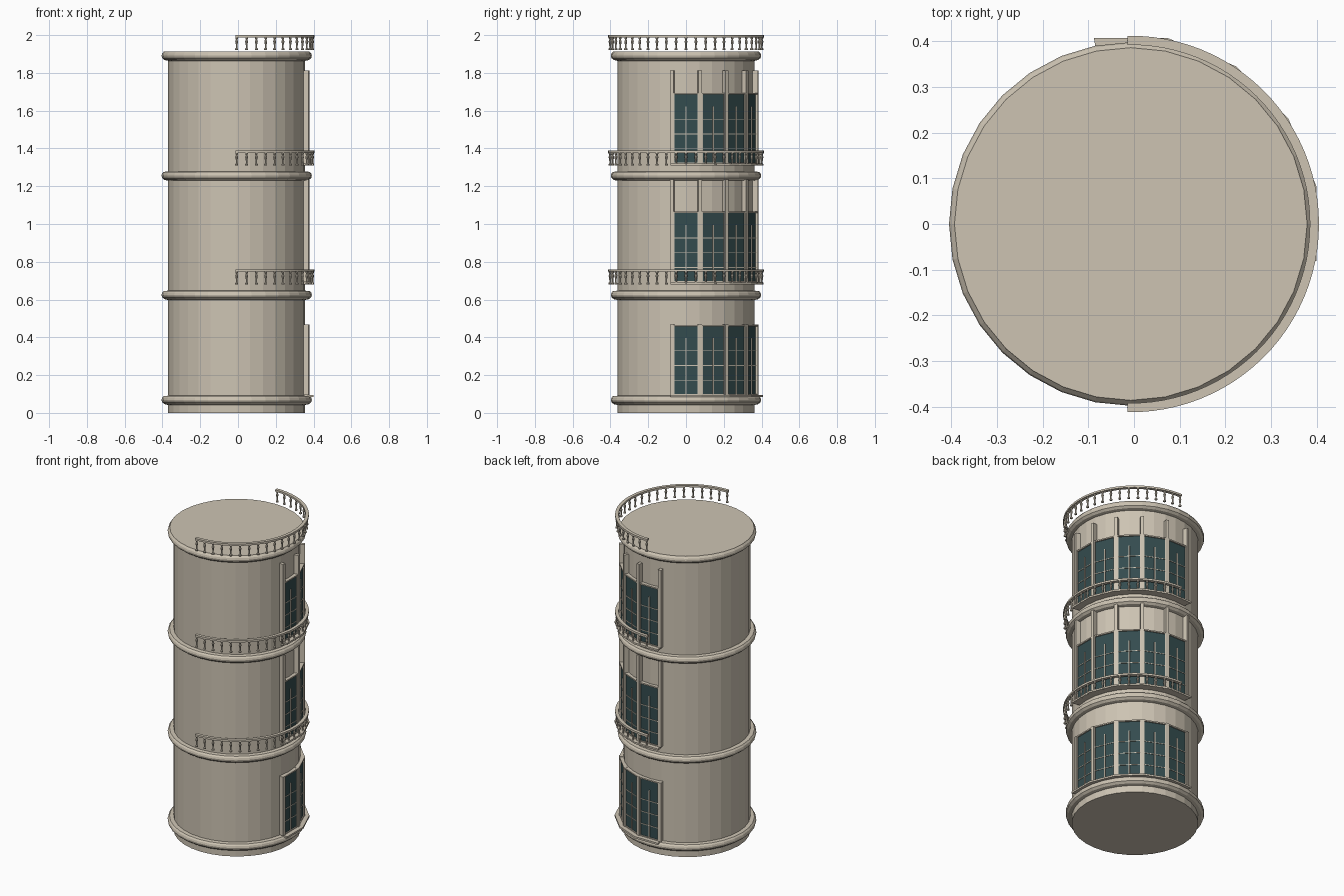
import bpy, bmesh
from math import sin, cos, radians, pi
from mathutils import Matrix, Vector

cube = bpy.data.objects.get("Cube")
if cube:
    bpy.data.objects.remove(cube)

CX = -0.007            # tower axis
STEP = 22.5            # angle of one window bay
BAYS = 5
A0, A1 = -STEP / 2, STEP * (BAYS - 0.5)
CORNER = 1 / cos(radians(STEP / 2))   # apothem to corner radius


def material(name, color):
    m = bpy.data.materials.new(name)
    m.use_nodes = True
    m.diffuse_color = (*color, 1)
    bsdf = m.node_tree.nodes["Principled BSDF"]
    bsdf.inputs["Base Color"].default_value = (*color, 1)
    bsdf.inputs["Roughness"].default_value = 0.8
    return m


stone = material("warm stone", (0.61, 0.55, 0.45))
glass = material("dark teal glass", (0.034, 0.072, 0.077))


def finish(name, bm, mat, smooth=False):
    bmesh.ops.recalc_face_normals(bm, faces=bm.faces)
    me = bpy.data.meshes.new(name)
    bm.to_mesh(me)
    bm.free()
    me.materials.append(mat)
    if smooth:
        me.shade_smooth()
    ob = bpy.data.objects.new(name, me)
    ob.location.x = CX
    bpy.context.collection.objects.link(ob)
    return ob


def lathe(bm, profile, segments, center=(0, 0, 0)):
    """Full turn of an open profile, closed by a cap at each end."""
    c = Vector(center)
    rings = [[bm.verts.new(c + Vector((r * cos(2 * pi * i / segments),
                                       r * sin(2 * pi * i / segments), z)))
              for i in range(segments)] for r, z in profile]
    for a, b in zip(rings, rings[1:]):
        for i in range(segments):
            j = (i + 1) % segments
            bm.faces.new((a[i], a[j], b[j], b[i]))
    bm.faces.new(rings[0])
    bm.faces.new(rings[-1])


def band(bm, r0, r1, z0, z1, start, end, segments):
    """Rectangular section swept along an arc around the axis."""
    section = [(r0, z0), (r1, z0), (r1, z1), (r0, z1)]
    loops = []
    for i in range(segments + 1):
        a = radians(start + (end - start) * i / segments)
        loops.append([bm.verts.new((r * cos(a), r * sin(a), z)) for r, z in section])
    for a, b in zip(loops, loops[1:]):
        for i in range(4):
            j = (i + 1) % 4
            bm.faces.new((a[i], a[j], b[j], b[i]))
    bm.faces.new(loops[0])
    bm.faces.new(loops[-1])


def bay_band(bm, r0, r1, z0, z1):
    """Band with one flat side for each window bay."""
    band(bm, r0 * CORNER, r1 * CORNER, z0, z1, A0, A1, BAYS)


def block(bm, angle, r0, r1, u, width, z0, z1):
    """Upright box facing outward at an angle, shifted sideways by u."""
    m = (Matrix.Rotation(radians(angle), 4, 'Z')
         @ Matrix.Translation(((r0 + r1) / 2, u, (z0 + z1) / 2))
         @ Matrix.Diagonal((r1 - r0, width, z1 - z0, 1)))
    bmesh.ops.create_cube(bm, size=1, matrix=m)


# Tower shaft with its four moulded rings, as one turned profile
WALL = 0.363
profile = [(WALL, 0)]
for z in (0.042, 0.598, 1.229, 1.864):
    profile += [(WALL, z), (0.382, z + 0.004), (0.395, z + 0.015), (0.398, z + 0.027),
                (0.395, z + 0.038), (0.387, z + 0.047)]
    if z < 1.8:
        profile.append((WALL, z + 0.049))
profile.append((0.386, 1.914))
bm = bmesh.new()
lathe(bm, profile, 32)
finish("tower_shaft", bm, stone)

# Window storeys: glass bottom, glass top, pilaster top
storeys = {"ground": (0.095, 0.465, 0.467),
           "middle": (0.692, 1.065, 1.235),
           "upper": (1.32, 1.692, 1.812)}
GLASS_R = 0.374
HALF = GLASS_R * CORNER * sin(radians(STEP / 2))

for label, (z0, z1, top) in storeys.items():
    bm = bmesh.new()
    bay_band(bm, 0.352, GLASS_R, z0, z1)
    finish(label + "_window_glass", bm, glass)

    bm = bmesh.new()
    bay_band(bm, 0.35, 0.407, z0 - 0.011, z0)
    finish(label + "_window_sill", bm, stone)

    # Head rail, side stiles and glazing bars
    bm = bmesh.new()
    bay_band(bm, 0.352, 0.382, z1 - 0.007, z1 + 0.001)
    bay_band(bm, 0.352, 0.380, z0, z0 + 0.005)
    for k in range(1, 4):
        z = z0 + k * 0.078
        bay_band(bm, 0.36, GLASS_R + 0.003, z - 0.002, z + 0.002)
    for k in range(BAYS):
        block(bm, k * STEP, 0.36, GLASS_R + 0.005, 0, 0.006, z0, z0 + 0.302)
        for side in (-1, 1):
            block(bm, k * STEP, 0.352, 0.381, side * (HALF - 0.008), 0.01, z0, z1)
    finish(label + "_window_frame", bm, stone)

    bm = bmesh.new()
    for k in range(BAYS + 1):
        block(bm, A0 + k * STEP, 0.345, 0.39, 0, 0.02, z0, top)
    finish(label + "_pilasters", bm, stone)

# Half-round balustrades with turned balusters
BALUSTERS = 25
turning = [(0.008, 0), (0.008, 0.008), (0.004, 0.012), (0.0045, 0.03), (0.008, 0.046),
           (0.004, 0.056), (0.007, 0.062), (0.007, 0.07)]
for label, z in (("lower", 0.68), ("middle", 1.309), ("roof", 1.92)):
    bm = bmesh.new()
    band(bm, 0.392, 0.412, z + 0.068, z + 0.08, -91, 91, 48)
    finish(label + "_handrail", bm, stone)

    bm = bmesh.new()
    for i in range(BALUSTERS):
        a = radians(-90 + 180 * i / (BALUSTERS - 1))
        lathe(bm, [(r, z + h) for r, h in turning], 8, (0.402 * cos(a), 0.402 * sin(a), 0))
    finish(label + "_balusters", bm, stone)
